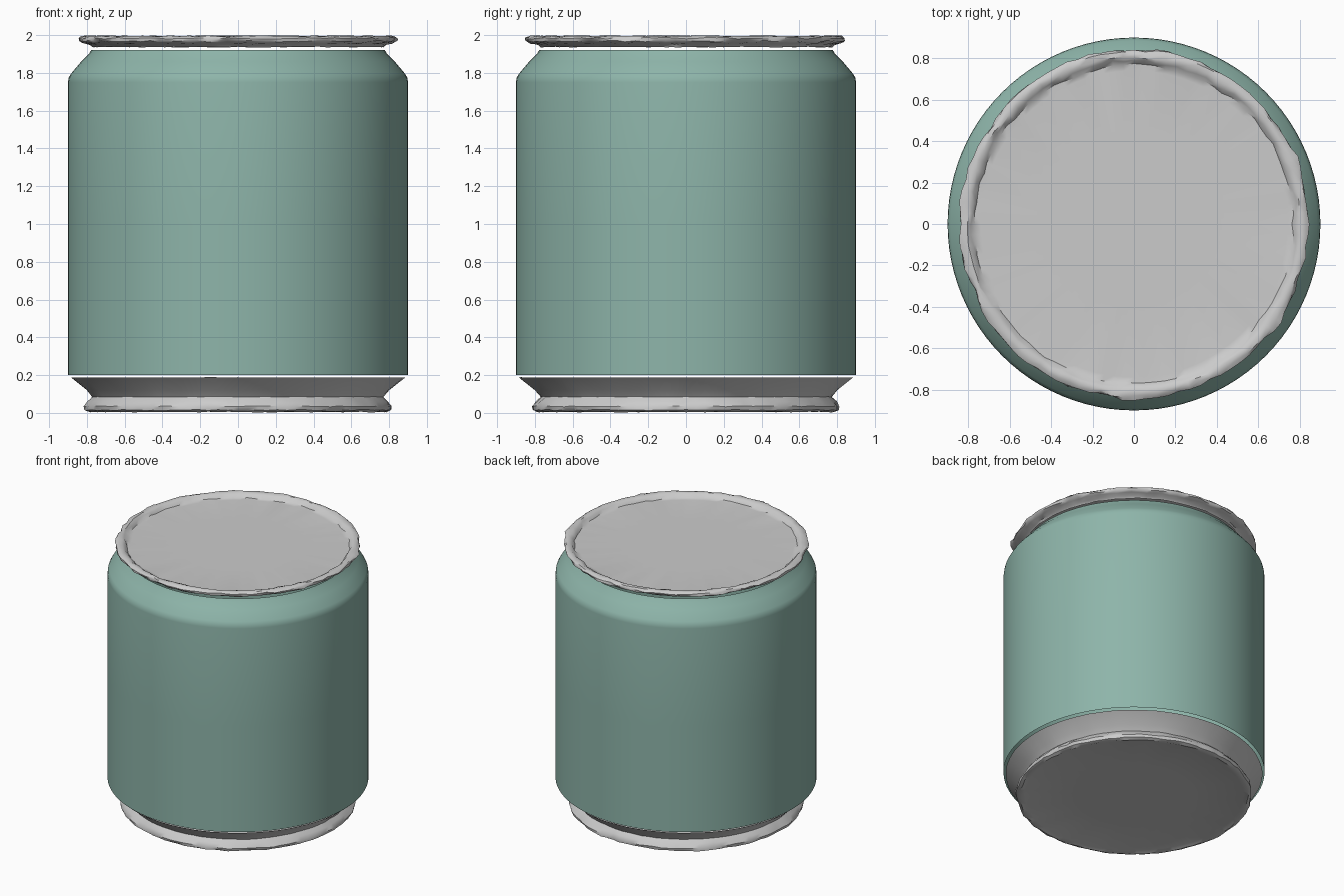
import bpy, bmesh, math, random

if "Cube" in bpy.data.objects:
    bpy.data.objects.remove(bpy.data.objects["Cube"])

random.seed(4)
SEGS = 96


def lathe(name, profile, wobble=0.0, angle=40):
    """Spin an (r, z, wobble weight) profile around z; r = 0 closes with a pole."""
    bm = bmesh.new()
    phases = [random.uniform(0, math.tau) for _ in range(4)]
    rings = []
    for i, (r, z, w) in enumerate(profile):
        if r == 0:
            rings.append([bm.verts.new((0, 0, z))])
            continue
        ring = []
        for k in range(SEGS):
            a = math.tau * k / SEGS
            n = sum(math.sin(f * a + p + i * 0.9) for f, p in zip((7, 13, 19, 31), phases)) / 4
            n += random.uniform(-0.5, 0.5)
            rr = r + wobble * w * n
            zz = z + wobble * w * 0.4 * random.uniform(-1, 1)
            ring.append(bm.verts.new((rr * math.cos(a), rr * math.sin(a), min(2, max(0, zz)))))
        rings.append(ring)
    for lo, hi in zip(rings, rings[1:]):
        for k in range(SEGS):
            j = (k + 1) % SEGS
            if len(lo) == 1:
                bm.faces.new((lo[0], hi[j], hi[k]))
            elif len(hi) == 1:
                bm.faces.new((lo[k], lo[j], hi[0]))
            else:
                bm.faces.new((lo[k], lo[j], hi[j], hi[k]))
    mesh = bpy.data.meshes.new(name)
    bm.to_mesh(mesh)
    bm.free()
    obj = bpy.data.objects.new(name, mesh)
    bpy.context.collection.objects.link(obj)
    bpy.ops.object.select_all(action='DESELECT')
    obj.select_set(True)
    bpy.context.view_layer.objects.active = obj
    bpy.ops.object.shade_smooth_by_angle(angle=math.radians(angle))
    return obj


# Painted can wall: open shell with sloping shoulder
body = lathe("can_body", [
    (0.90, 0.20, 0), (0.90, 1.00, 0), (0.90, 1.75, 0), (0.897, 1.773, 0),
    (0.885, 1.795, 0), (0.83, 1.86, 0), (0.79, 1.90, 0), (0.777, 1.92, 0)])
paint = bpy.data.materials.new("green_paint")
paint.diffuse_color = (0.27, 0.46, 0.40, 1)
paint.use_nodes = True
paint.node_tree.nodes["Principled BSDF"].inputs["Base Color"].default_value = paint.diffuse_color
body.data.materials.append(paint)

# Bare metal base: flat floor, bumpy foot ring, flare up to the wall
lathe("can_base", [
    (0, 0.015, 0), (0.40, 0.015, 0), (0.755, 0.015, 0.2), (0.785, 0.005, 0.6),
    (0.808, 0.015, 0.8), (0.812, 0.035, 0.8), (0.795, 0.06, 0.6),
    (0.77, 0.085, 0.4), (0.80, 0.12, 0.1), (0.885, 0.188, 0.2)], wobble=0.009)

# Bare metal lid: short skirt, crimped rim, shallow recessed panel
lathe("can_lid", [
    (0.772, 1.937, 0.5), (0.785, 1.95, 0.6), (0.82, 1.958, 0.8),
    (0.839, 1.968, 1), (0.842, 1.983, 1), (0.828, 1.994, 0.8),
    (0.805, 1.996, 0.6), (0.785, 1.986, 1), (0.768, 1.967, 0.7),
    (0.74, 1.965, 0), (0.40, 1.965, 0), (0, 1.965, 0)], wobble=0.012)
